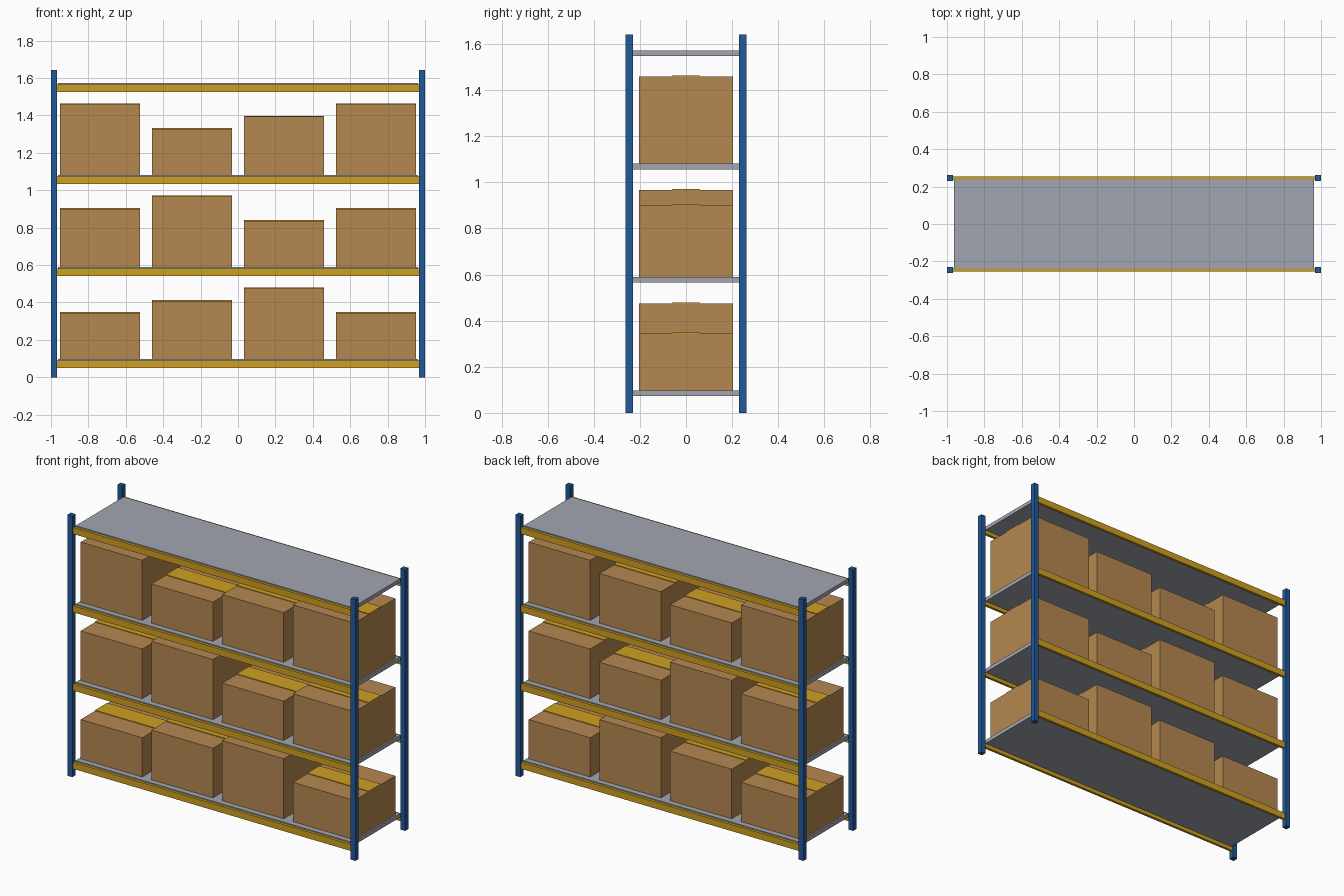
import bpy

if "Cube" in bpy.data.objects:
    bpy.data.objects.remove(bpy.data.objects["Cube"])


def material(name, rgb):
    m = bpy.data.materials.new(name)
    m.diffuse_color = (*rgb, 1)
    m.use_nodes = True
    m.node_tree.nodes["Principled BSDF"].inputs["Base Color"].default_value = m.diffuse_color
    return m


BLUE = material("blue_steel", (0.015, 0.10, 0.31))
YELLOW = material("yellow", (0.62, 0.35, 0.015))
GREY = material("grey_deck", (0.36, 0.38, 0.44))
CARD = material("cardboard", (0.46, 0.245, 0.08))


def block(name, x, y, z, mat):
    """Box spanning the given (low, high) ranges."""
    spans = (x, y, z)
    bpy.ops.mesh.primitive_cube_add(size=1, location=[(a + b) / 2 for a, b in spans])
    ob = bpy.context.object
    ob.name = name
    ob.scale = [b - a for a, b in spans]
    bpy.ops.object.transform_apply(location=False, rotation=False, scale=True)
    ob.data.materials.append(mat)
    return ob


def about(centre, width):
    return (centre - width / 2, centre + width / 2)


# Corner uprights
for sx in (-1, 1):
    for sy in (-1, 1):
        block("upright", about(sx * 0.984, 0.032), about(sy * 0.247, 0.032), (0, 1.642), BLUE)

# Shelf levels: a deck panel between front and back beams
DECK_TOPS = [0.097 + 0.492 * i for i in range(4)]
for top in DECK_TOPS:
    block("shelf_deck", (-0.962, 0.962), (-0.238, 0.238), (top - 0.024, top), GREY)
    for sy in (-1, 1):
        block("beam", (-0.969, 0.969), about(sy * 0.246, 0.0165), (top - 0.048, top - 0.007), YELLOW)

# Cartons in three repeating heights, each with a tape strip on top
HEIGHTS = (0.247, 0.312, 0.378)
ORDER = ((0, 1, 2, 0), (1, 2, 0, 1), (2, 0, 1, 2))
for top, row in zip(DECK_TOPS, ORDER):
    for col, h in enumerate(row):
        x = about((col - 1.5) * 0.492, 0.428)
        lid = top + HEIGHTS[h]
        block("carton", x, (-0.203, 0.203), (top, lid), CARD)
        block("carton_tape", x, (-0.06, 0.06), (lid - 0.001, lid + 0.004), YELLOW)
